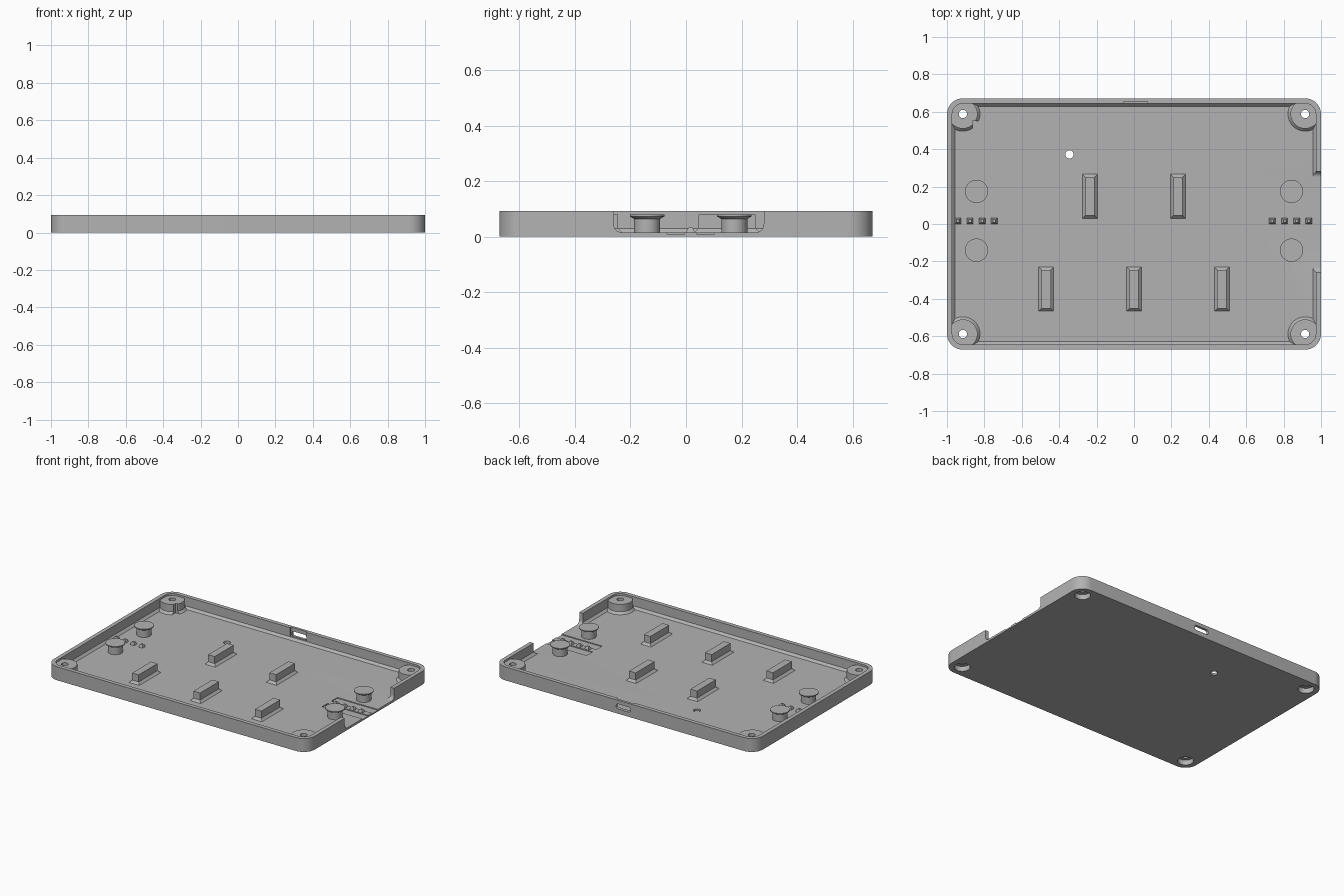
import bpy, bmesh, math
from mathutils import Matrix

cube = bpy.data.objects.get("Cube")
if cube:
    bpy.data.objects.remove(cube)

grey = bpy.data.materials.new("plain grey")
grey.use_nodes = True
COLOUR = (0.45, 0.45, 0.45, 1)
grey.diffuse_color = COLOUR
grey.node_tree.nodes["Principled BSDF"].inputs["Base Color"].default_value = COLOUR

HX, HY, TOP, FLOOR = 1.0, 0.672, 0.093, 0.015
CORNER = 0.085
RIM, FILLET = 0.028, 0.015
BOSS_X, BOSS_Y, BOSS_TOP = 0.915, 0.588, 0.08


def outline(hx, hy, r, n=10):
    """Rounded rectangle; a tiny radius gives a plain rectangle."""
    if r <= 0:
        return [(hx, hy), (-hx, hy), (-hx, -hy), (hx, -hy)]
    pts = []
    for k, (sx, sy) in enumerate([(1, 1), (-1, 1), (-1, -1), (1, -1)]):
        for i in range(n + 1):
            a = math.pi / 2 * (k + i / n)
            pts.append((sx * (hx - r) + r * math.cos(a), sy * (hy - r) + r * math.sin(a)))
    return pts


def circle(r, n=40):
    return [(r * math.cos(2 * math.pi * i / n), r * math.sin(2 * math.pi * i / n)) for i in range(n)]


def loft(name, sections, at=(0, 0, 0), turn=None):
    """Closed solid through stacked (outline, height) sections."""
    bm = bmesh.new()
    rings = [[bm.verts.new((x, y, z)) for x, y in pts] for pts, z in sections]
    for low, high in zip(rings, rings[1:]):
        for i in range(len(low)):
            j = (i + 1) % len(low)
            bm.faces.new((low[i], low[j], high[j], high[i]))
    bm.faces.new(rings[0][::-1])
    bm.faces.new(rings[-1])
    if turn:
        bm.transform(turn)
    bmesh.ops.translate(bm, verts=bm.verts, vec=at)
    bmesh.ops.recalc_face_normals(bm, faces=bm.faces)
    mesh = bpy.data.meshes.new(name)
    bm.to_mesh(mesh)
    bm.free()
    mesh.materials.append(grey)
    ob = bpy.data.objects.new(name, mesh)
    bpy.context.collection.objects.link(ob)
    return ob


def box(name, x0, x1, y0, y1, z0, z1):
    return loft(name, [(outline((x1 - x0) / 2, (y1 - y0) / 2, 0), z) for z in (z0, z1)],
                ((x0 + x1) / 2, (y0 + y1) / 2, 0))


def combine(target, tool, operation):
    """Apply a boolean and discard the tool."""
    mod = target.modifiers.new("combine", "BOOLEAN")
    mod.operation, mod.object, mod.solver = operation, tool, "EXACT"
    bpy.context.view_layer.objects.active = target
    bpy.ops.object.modifier_apply(modifier=mod.name)
    bpy.data.objects.remove(tool)


def inset(d):
    return outline(HX - d, HY - d, CORNER - d)


# Tray shell with a sloped fillet where the walls meet the floor
tray = loft("tray", [(inset(0), 0), (inset(0), TOP)])
cavity = loft("cavity", [(inset(RIM + FILLET), FLOOR), (inset(RIM), FLOOR + FILLET),
                         (inset(RIM), TOP + 0.05)])
combine(tray, cavity, "DIFFERENCE")

# Corner screw bosses, trimmed to the tray, then drilled and counterbored
for sx in (-1, 1):
    for sy in (-1, 1):
        at = (sx * BOSS_X, sy * BOSS_Y, 0)
        boss = loft("boss", [(circle(0.092), 0.006), (circle(0.092), FLOOR),
                             (circle(0.078), FLOOR + FILLET), (circle(0.078), BOSS_TOP)], at)
        combine(boss, loft("trim", [(inset(0.009), -0.1), (inset(0.009), 0.2)]), "INTERSECT")
        if sx < 0 < sy:
            combine(boss, box("step", -0.864, -0.7, 0.4, 0.55, FLOOR, 0.2), "DIFFERENCE")
        combine(tray, boss, "UNION")
        combine(tray, loft("bore", [(circle(0.022), -0.05), (circle(0.022), 0.2)], at), "DIFFERENCE")
        combine(tray, loft("counterbore", [(circle(0.05), -0.05), (circle(0.05), 0.035)], at),
                "DIFFERENCE")

# Wide opening in the left wall with rounded lower corners
facing_x = Matrix.Rotation(math.pi / 2, 4, "Z") @ Matrix.Rotation(math.pi / 2, 4, "X")
opening = outline(0.27, 0.08, 0.03)
combine(tray, loft("opening", [(opening, -0.1), (opening, 0.1)],
                   (1.0, 0.01, FLOOR + 0.08), facing_x), "DIFFERENCE")

# Port slot through the back wall with a recess behind it
facing_y = Matrix.Rotation(math.pi / 2, 4, "X")
slot = outline(0.055, 0.017, 0.014)
combine(tray, loft("slot", [(slot, -0.06), (slot, 0.06)], (0.01, HY, 0.05), facing_y), "DIFFERENCE")
combine(tray, box("recess", -0.053, 0.073, 0.6, 0.655, FLOOR + FILLET, 0.2), "DIFFERENCE")

# Small floor hole and two shallow cable channels
combine(tray, loft("floor_hole", [(circle(0.022), -0.05), (circle(0.022), 0.05)],
                   (-0.345, 0.372, 0)), "DIFFERENCE")
for y0, y1 in ((0.037, 0.102), (-0.068, -0.005)):
    combine(tray, box("channel", 0.69, 1.1, y0, y1, 0.009, 0.05), "DIFFERENCE")

parts = [tray]

# Flared round posts
for x in (-0.842, 0.842):
    for y in (-0.14, 0.174):
        parts.append(loft("round_post", [(circle(r), z) for r, z in (
            (0.047, 0.008), (0.047, 0.064), (0.062, 0.073), (0.062, 0.079))], (x, y, 0)))

# Rectangular support blocks with sloped feet
for x, y in ((-0.235, 0.148), (0.235, 0.148), (-0.47, -0.348), (0, -0.348), (0.47, -0.348)):
    foot, body = outline(0.04, 0.118, 0), outline(0.025, 0.103, 0)
    parts.append(loft("support_block", [(foot, 0.008), (foot, FLOOR), (body, FLOOR + FILLET),
                                        (body, 0.079)], (x, y, 0)))

# Rows of small cable teeth
for start in (-0.942, 0.74):
    for i in range(4):
        parts.append(loft("cable_tooth", [(outline(0.017, 0.017, 0), 0.006),
                                          (outline(0.017, 0.017, 0), FLOOR),
                                          (outline(0.007, 0.007, 0), 0.033)],
                          (start + i * 0.065, 0.016, 0)))

bpy.ops.object.select_all(action="DESELECT")
for ob in parts:
    ob.select_set(True)
bpy.context.view_layer.objects.active = tray
bpy.ops.object.shade_smooth_by_angle(angle=math.radians(30))
